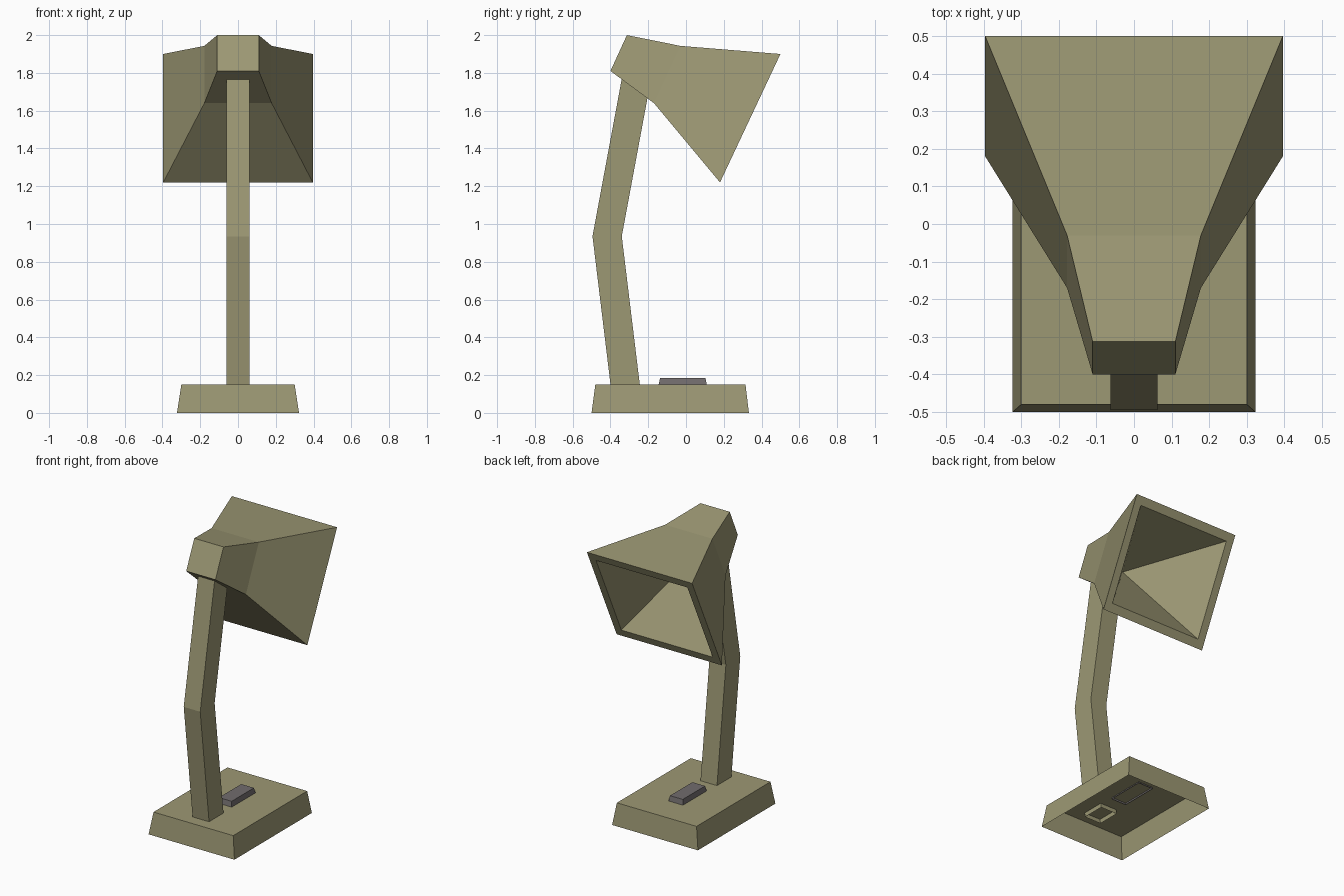
import bpy

if "Cube" in bpy.data.objects:
    bpy.data.objects.remove(bpy.data.objects["Cube"])


def material(name, color):
    m = bpy.data.materials.new(name)
    m.diffuse_color = (*color, 1)
    m.use_nodes = True
    m.node_tree.nodes["Principled BSDF"].inputs["Base Color"].default_value = m.diffuse_color
    return m


olive = material("olive enamel", (0.335, 0.315, 0.175))
grey = material("warm grey plastic", (0.165, 0.15, 0.152))


def section(w, p, q):
    """Rectangle of half width w whose two edges cross (y, z) points p and q."""
    return [(-w, *p), (w, *p), (w, *q), (-w, *q)]


def loft(name, rings, mat, start_cap=False, end_cap=False, apex=None):
    """Skin four-sided sections; optionally cap the ends or finish in a point."""
    verts = [v for r in rings for v in r]
    faces = []
    for k in range(len(rings) - 1):
        a, b = 4 * k, 4 * k + 4
        for i in range(4):
            j = (i + 1) % 4
            faces.append((a + i, a + j, b + j, b + i))
    last = 4 * (len(rings) - 1)
    if start_cap:
        faces.append((3, 2, 1, 0))
    if end_cap:
        faces.append(tuple(range(last, last + 4)))
    if apex:
        verts.append(apex)
        faces += [(last + i, last + (i + 1) % 4, len(verts) - 1) for i in range(4)]
    me = bpy.data.meshes.new(name)
    me.from_pydata(verts, [], faces)
    me.materials.append(mat)
    ob = bpy.data.objects.new(name, me)
    bpy.context.collection.objects.link(ob)
    return ob


# Base: tapered tray, open underneath
loft("base", [section(0.323, (-0.50, 0), (0.333, 0)),
              section(0.300, (-0.48, 0.15), (0.315, 0.15))], olive, end_cap=True)

# Switch: small tapered block poking just through the base plate
loft("switch", [section(0.056, (-0.147, 0.14), (0.112, 0.14)),
                section(0.048, (-0.137, 0.185), (0.103, 0.185))], grey, end_cap=True)

# Arm: bent square tube, open at the bottom, running into the shade
loft("arm", [section(0.062, (y, z), (y + 0.155, z))
             for y, z in ((-0.396, 0.12), (-0.495, 0.935), (-0.338, 1.78))], olive)

# Shade: closed back, flared body, flat rim and pyramid-shaped hollow
loft("shade", [section(0.110, (-0.40, 1.81), (-0.313, 2.0)),
               section(0.178, (-0.17, 1.64), (-0.03, 1.943)),
               section(0.396, (0.18, 1.22), (0.50, 1.90)),
               section(0.344, (0.204, 1.271), (0.476, 1.849))],
     olive, start_cap=True, apex=(0, -0.11, 1.76))
